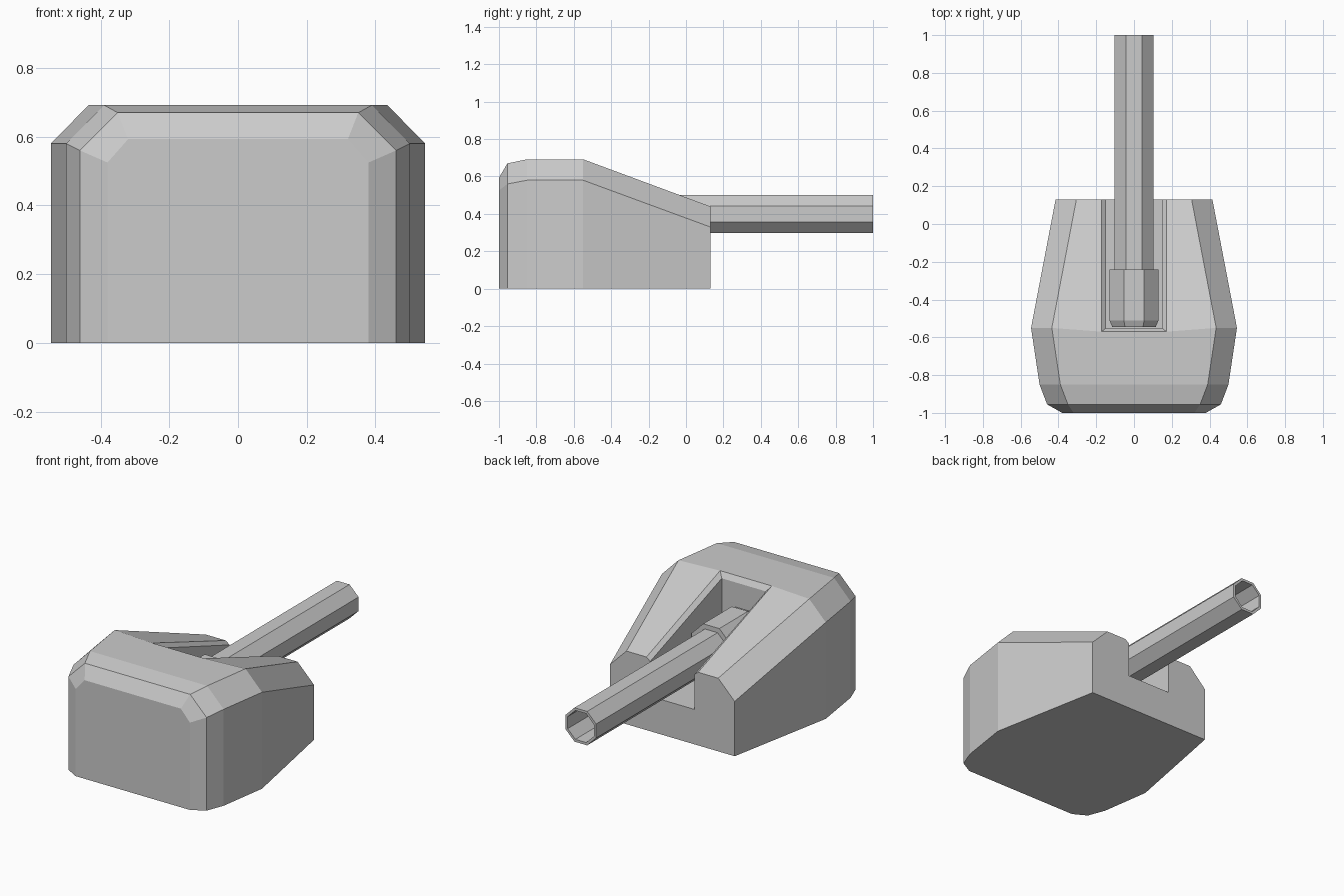
import bpy, bmesh, math

if "Cube" in bpy.data.objects:
    bpy.data.objects.remove(bpy.data.objects["Cube"])


def finish(bm, name):
    bmesh.ops.remove_doubles(bm, verts=bm.verts, dist=1e-4)
    bmesh.ops.recalc_face_normals(bm, faces=bm.faces)
    me = bpy.data.meshes.new(name)
    bm.to_mesh(me)
    bm.free()
    ob = bpy.data.objects.new(name, me)
    bpy.context.collection.objects.link(ob)
    return ob


def octagon_tube(name, profile, zc):
    """Eight-sided lathe along y; profile is (y, apothem) pairs, capped at both ends."""
    bm = bmesh.new()
    rings = []
    for y, ap in profile:
        r = ap / math.cos(math.pi / 8)
        angles = [math.pi / 8 + i * math.pi / 4 for i in range(8)]
        rings.append([bm.verts.new((r * math.cos(a), y, zc + r * math.sin(a))) for a in angles])
    for a, b in zip(rings, rings[1:]):
        for i in range(8):
            j = (i + 1) % 8
            bm.faces.new((a[i], a[j], b[j], b[i]))
    bm.faces.new(rings[0])
    bm.faces.new(rings[-1])
    return finish(bm, name)


# Turret housing: stations of (y, half width, shoulder z, roof half width, roof z)
stations = [(-1.0, .38, .525, .32, .593), (-.955, .46, .56, .35, .67),
            (-.85, .50, .58, .39, .692), (-.55, .545, .58, .435, .692),
            (.13, .415, .33, .305, .44)]
bm = bmesh.new()
for side in (1, -1):
    def face(*pts):
        bm.faces.new([bm.verts.new((side * x, y, z)) for x, y, z in pts])

    rings = [[(0, y, 0), (w, y, 0), (w, y, s), (t, y, h), (0, y, h)]
             for y, w, s, t, h in stations]
    # outer shell, with the roof closed only over the first three spans
    for k, (a, b) in enumerate(zip(rings, rings[1:])):
        for i in range(4 if k < 2 else 3):
            face(a[i], a[i + 1], b[i + 1], b[i])
    face(*rings[0])
    # slot edges: outer rim, inner rim and floor
    rim0, rim1, rim2 = (0, -.57, .692), (.172, -.57, .692), (.172, .13, .44)
    in0, in1, in2 = (0, -.55, .66), (.147, -.55, .66), (.147, .13, .42)
    fl0, fl1, fl2, fl3 = (0, -.55, .21), (.147, -.55, .21), (.147, .13, .21), (0, .13, .21)
    d2, e2, d3, d4 = rings[2][3], rings[2][4], rings[3][3], rings[4][3]
    face(d2, d3, rim1, rim0, e2)
    face(d3, d4, rim2, rim1)
    face(rim0, rim1, in1, in0)
    face(rim1, rim2, in2, in1)
    face(in0, in1, fl1, fl0)
    face(in1, in2, fl2, fl1)
    face(fl0, fl1, fl2, fl3)
    # muzzle-side end wall
    face(*rings[4][:4], rim2, in2, fl2, fl3)
finish(bm, "turret_housing")

# Gun barrel with a deep bore, and the thicker breech sleeve behind it
octagon_tube("gun_barrel", [(-.30, .102), (1.0, .102), (1.0, .087), (-.23, .087)], .40)
octagon_tube("breech_sleeve", [(-.545, .115), (-.51, .13), (-.24, .13)], .40)
